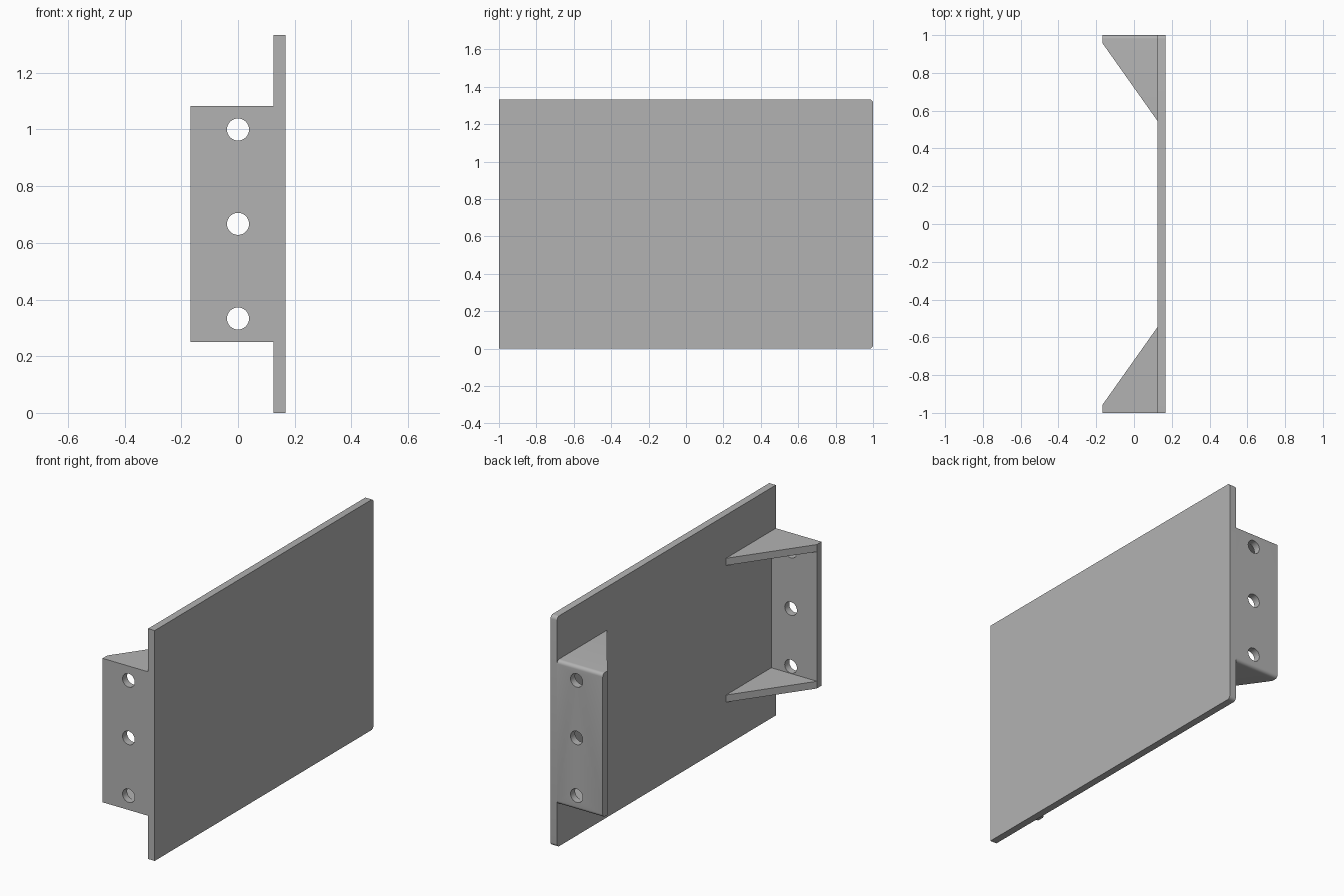
import bpy, bmesh
from math import pi, sin, cos
from mathutils import Vector, Matrix

cube = bpy.data.objects.get("Cube")
if cube:
    bpy.data.objects.remove(cube, do_unlink=True)

WALL = 0.0417
X_BACK, X_PLATE, X_FACE = -0.167, 0.125, 0.167
HEIGHT = 1.333
LOW, HIGH = 0.25, 1.083
ROUND = 0.02

grey = bpy.data.materials.new("grey metal")
grey.use_nodes = True
grey.diffuse_color = (0.45, 0.45, 0.45, 1)
grey.node_tree.nodes["Principled BSDF"].inputs["Base Color"].default_value = (0.45, 0.45, 0.45, 1)


def rounded(y, z, dy, dz, radius):
    """Points of a corner at (y, z); dy and dz point outwards."""
    if not radius:
        return [(y, z)]
    steps = [i * pi / 12 for i in range(7)]
    pts = [(y - dy * radius * (1 - cos(a)), z - dz * radius * (1 - sin(a))) for a in steps]
    return pts if dy * dz > 0 else pts[::-1]


def extrude_profile(profile, x0, x1):
    """Solid made by pushing a (y, z) outline along x."""
    bm = bmesh.new()
    face = bm.faces.new([bm.verts.new((x0, y, z)) for y, z in profile])
    ext = bmesh.ops.extrude_face_region(bm, geom=[face])
    verts = [g for g in ext["geom"] if isinstance(g, bmesh.types.BMVert)]
    bmesh.ops.translate(bm, verts=verts, vec=(x1 - x0, 0, 0))
    bmesh.ops.recalc_face_normals(bm, faces=bm.faces)
    return bm


def finish(bm, name):
    mesh = bpy.data.meshes.new(name)
    bm.to_mesh(mesh)
    bm.free()
    mesh.materials.append(grey)
    obj = bpy.data.objects.new(name, mesh)
    bpy.context.collection.objects.link(obj)
    return obj


def activate(obj):
    bpy.ops.object.select_all(action='DESELECT')
    obj.select_set(True)
    bpy.context.view_layer.objects.active = obj


# Main plate, with its back corners rounded
outline = [(-1, 0)] + rounded(1, 0, 1, -1, ROUND) + rounded(1, HEIGHT, 1, 1, ROUND) + [(-1, HEIGHT)]
plate = finish(extrude_profile(outline, X_PLATE, X_FACE), "main_plate")

# Cutter for the three bolt holes
bm = bmesh.new()
for z in (0.333, 0.667, 1.0):
    bmesh.ops.create_cone(bm, cap_ends=True, segments=32, radius1=0.039, radius2=0.039, depth=3,
                          matrix=Matrix.Translation((0, 0, z)) @ Matrix.Rotation(pi / 2, 4, 'X'))
cutter = finish(bm, "hole_cutter")
cutter.hide_render = True


def bracket(name, s, radius):
    """U-shaped channel at one end, its arms cut to sloping gussets."""
    inner, tip = 1 - WALL, 0.5
    prof = [(s * tip, LOW)] + rounded(s, LOW, s, -1, radius)[::s]
    prof += rounded(s, HIGH, s, 1, radius)[::s] + [(s * tip, HIGH)]
    prof += [(s * tip, HIGH - WALL), (s * inner, HIGH - WALL),
             (s * inner, LOW + WALL), (s * tip, LOW + WALL)]
    bm = extrude_profile(prof, X_BACK, X_PLATE)
    # Slope running from the free edge of the flange to the plate
    start, end = Vector((X_BACK, s * (inner - 0.001), 0)), Vector((X_PLATE, s * 0.545, 0))
    normal = (end - start).cross(Vector((0, 0, 1)))
    if normal.y * s > 0:
        normal.negate()
    cut = bmesh.ops.bisect_plane(bm, geom=bm.verts[:] + bm.edges[:] + bm.faces[:],
                                 plane_co=start, plane_no=normal, clear_outer=True)
    edges = [g for g in cut["geom_cut"] if isinstance(g, bmesh.types.BMEdge)]
    bmesh.ops.holes_fill(bm, edges=edges, sides=0)
    bmesh.ops.recalc_face_normals(bm, faces=bm.faces)
    obj = finish(bm, name)
    mod = obj.modifiers.new("bolt holes", 'BOOLEAN')
    mod.operation, mod.solver, mod.object = 'DIFFERENCE', 'EXACT', cutter
    activate(obj)
    bpy.ops.object.modifier_apply(modifier=mod.name)
    return obj


front = bracket("front_bracket", -1, 0)
back = bracket("back_bracket", 1, ROUND)
bpy.data.objects.remove(cutter, do_unlink=True)

for obj in (plate, front, back):
    activate(obj)
    bpy.ops.object.shade_smooth_by_angle(angle=pi / 6)
